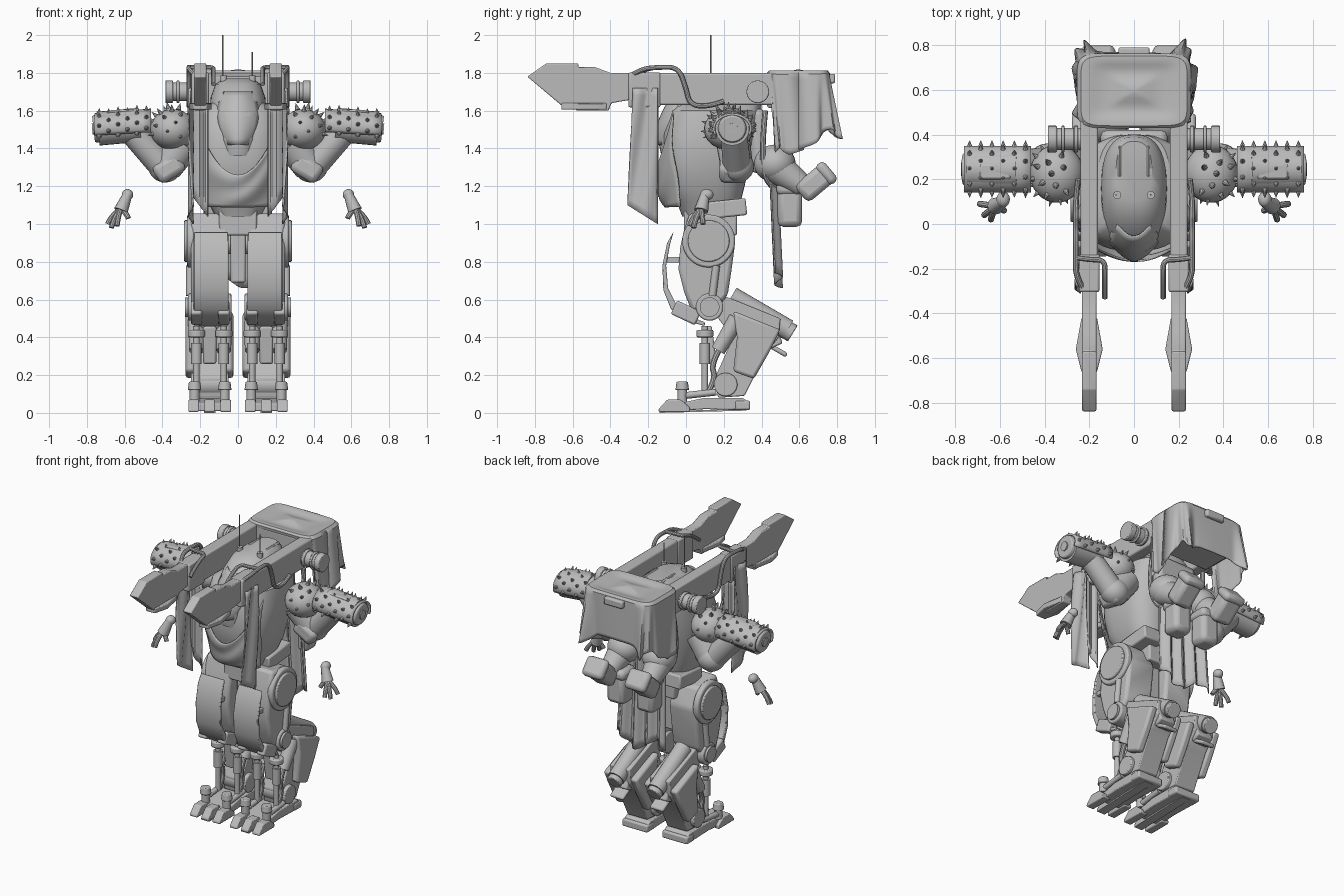
import bpy, bmesh
from math import sin, cos, pi, radians, sqrt
from mathutils import Vector, Matrix, Euler

cube = bpy.data.objects.get("Cube")
if cube:
    bpy.data.objects.remove(cube, do_unlink=True)

GREY = (0.5, 0.5, 0.5, 1)
mat = bpy.data.materials.new("plain grey")
mat.use_nodes = True
mat.diffuse_color = GREY
mat.node_tree.nodes["Principled BSDF"].inputs["Base Color"].default_value = GREY
parts = []

def finish(name, me, mirror=True, bevel=0, solid=0):
    me.materials.clear()
    me.materials.append(mat)
    ob = bpy.data.objects.new(name, me)
    bpy.context.collection.objects.link(ob)
    if solid:
        m = ob.modifiers.new("thickness", 'SOLIDIFY')
        m.thickness, m.offset = solid, 0
    if bevel:
        m = ob.modifiers.new("bevel", 'BEVEL')
        m.width, m.segments, m.limit_method = bevel, 2, 'ANGLE'
    if mirror:
        m = ob.modifiers.new("mirror", 'MIRROR')
        m.use_mirror_merge = False
    parts.append(ob)

def make(name, bm, mirror=True, bevel=0, solid=0):
    bmesh.ops.remove_doubles(bm, verts=bm.verts, dist=1e-5)
    bmesh.ops.recalc_face_normals(bm, faces=bm.faces)
    me = bpy.data.meshes.new(name)
    bm.to_mesh(me)
    bm.free()
    finish(name, me, mirror, bevel, solid)

def box(name, c, size, rx=0, ry=0, mirror=True, bevel=0.01):
    bm = bmesh.new()
    rot = Euler((radians(rx), radians(ry), 0)).to_matrix().to_4x4()
    bmesh.ops.create_cube(bm, size=1, matrix=Matrix.Translation(c) @ rot @ Matrix.Diagonal((*size, 1)))
    make(name, bm, mirror, bevel)

def add_rod(bm, p, q, r1, r2, seg):
    p, q = Vector(p), Vector(q)
    turn = (q - p).to_track_quat('Z', 'Y').to_matrix().to_4x4()
    bmesh.ops.create_cone(bm, cap_ends=True, segments=seg, radius1=r1, radius2=r2,
                          depth=(q - p).length, matrix=Matrix.Translation((p + q) / 2) @ turn)

def rod(name, p, q, r1, r2=None, seg=24, mirror=True, bevel=0):
    bm = bmesh.new()
    add_rod(bm, p, q, r1, r1 if r2 is None else r2, seg)
    make(name, bm, mirror, bevel)

def ball(name, c, r):
    bm = bmesh.new()
    bmesh.ops.create_uvsphere(bm, u_segments=32, v_segments=18, radius=1,
                              matrix=Matrix.Translation(c) @ Matrix.Diagonal((*r, 1)))
    make(name, bm)

def prism(name, pts, a, b, plan=False, bevel=0.006):
    """Side profile of (y, z) points pushed from x=a to x=b, or a plan of (x, y) pushed from z=a to z=b."""
    bm = bmesh.new()
    face = bm.faces.new([bm.verts.new((*p, a) if plan else (a, *p)) for p in pts])
    out = bmesh.ops.extrude_face_region(bm, geom=[face])
    bmesh.ops.translate(bm, vec=(0, 0, b - a) if plan else (b - a, 0, 0),
                        verts=[v for v in out["geom"] if isinstance(v, bmesh.types.BMVert)])
    make(name, bm, True, bevel)

def sheet(name, f, nu, nv, solid=0.008, mirror=True):
    """Surface f(u, v) with u and v running from 0 to 1."""
    bm = bmesh.new()
    g = [[bm.verts.new(f(i / nu, j / nv)) for j in range(nv + 1)] for i in range(nu + 1)]
    for i in range(nu):
        for j in range(nv):
            bm.faces.new((g[i][j], g[i + 1][j], g[i + 1][j + 1], g[i][j + 1]))
    make(name, bm, mirror, solid=solid)

def squircle(a, p):
    c, s = cos(a), sin(a)
    return abs(c) ** p * (1 if c > 0 else -1), abs(s) ** p * (1 if s > 0 else -1)

def loft(name, rings, p=0.7, n=40):
    """Rings of (z, front y, back y, half width)."""
    bm = bmesh.new()
    rows = []
    for z, y0, y1, w in rings:
        ks = [squircle(2 * pi * i / n, p) for i in range(n)]
        rows.append([bm.verts.new((w * c, (y0 + y1) / 2 + (y1 - y0) / 2 * s, z)) for c, s in ks])
    for a, b in zip(rows, rows[1:]):
        for i in range(n):
            bm.faces.new((a[i], a[(i + 1) % n], b[(i + 1) % n], b[i]))
    bm.faces.new(rows[0])
    bm.faces.new(rows[-1])
    make(name, bm, False)

def pipe(name, pts, r):
    cu = bpy.data.curves.new(name, 'CURVE')
    cu.dimensions, cu.bevel_depth, cu.bevel_resolution, cu.use_fill_caps = '3D', r, 3, True
    sp = cu.splines.new('NURBS')
    sp.points.add(len(pts) - 1)
    for pt, co in zip(sp.points, pts):
        pt.co = (*co, 1)
    sp.order_u, sp.use_endpoint_u = 3, True
    tmp = bpy.data.objects.new(name + "_path", cu)
    bpy.context.collection.objects.link(tmp)
    dg = bpy.context.evaluated_depsgraph_get()
    me = bpy.data.meshes.new_from_object(tmp.evaluated_get(dg))
    bpy.data.objects.remove(tmp, do_unlink=True)
    finish(name, me)

# Torso and cockpit
loft("torso", [(1.04, -.02, .27, .12), (1.12, -.05, .29, .16), (1.2, -.1, .31, .2), (1.33, -.12, .34, .23),
               (1.48, -.12, .38, .24), (1.6, -.08, .4, .22), (1.64, -.04, .4, .16)])
loft("cockpit_canopy", [(1.36, -.13, .3, .1), (1.45, -.15, .39, .13), (1.58, -.13, .4, .15), (1.67, -.06, .4, .145),
                        (1.74, .02, .39, .12), (1.77, .1, .37, .08)], p=.8)
sheet("visor", lambda u, v: ((u - .5) * .22 * sin(pi * (.2 + .55 * v)), -.165 + .11 * v * v + .25 * (u - .5) ** 2,
                             1.42 + .28 * v), 10, 10, mirror=False)
box("canopy_rib", (.065, .28, 1.765), (.015, .14, .02))
rod("antenna_base", (.075, .13, 1.72), (.075, .13, 1.785), .018)
rod("tall_antenna", (-.08, .13, 1.75), (-.08, .13, 2), .004, seg=8, mirror=False)
rod("short_antenna", (.075, .13, 1.75), (.075, .13, 1.91), .004, seg=8, mirror=False)
sheet("chest_cloth", lambda u, v: ((u - .5) * (.48 - .1 * v), -.16 + .35 * (u - .5) ** 2 + .05 * v * v + .006 * sin(9 * v + 8 * u),
      (1 - v) * (1.26 + 1.3 * (u - .5) ** 2) + v * 1.09), 20, 14, mirror=False)

# Hips
box("pelvis", (0, .13, 1.02), (.2, .28, .16), mirror=False)
box("waist_guard", (.11, .2, 1.08), (.14, .24, .09), rx=6)
box("groin_block", (0, .12, .84), (.08, .16, .3), mirror=False)
rod("hip_axle", (-.25, .12, .9), (.25, .12, .9), .06, mirror=False)

# Shoulder rails and their blades
box("rail", (.2, .22, 1.715), (.08, 1.04, .17))
box("rail_sleeve", (.2, -.22, 1.71), (.092, .17, .185))
prism("rail_blade", [(-.84, 1.78), (-.74, 1.85), (-.57, 1.85), (-.57, 1.83), (-.48, 1.83), (-.4, 1.8), (-.28, 1.8),
                     (-.28, 1.66), (-.395, 1.64), (-.41, 1.6), (-.58, 1.6), (-.6, 1.63), (-.65, 1.62)], .168, .232)
prism("blade_fin", [(.165, -.66), (.14, -.56), (.165, -.42), (.235, -.42), (.26, -.56), (.235, -.66)], 1.605, 1.64, plan=True)
rod("rail_drum", (.23, .38, 1.7), (.36, .38, 1.7), .05)
for x, w in ((.25, .02), (.31, .015), (.345, .04)):
    rod("drum_ring", (x, .38, 1.7), (x + w, .38, 1.7), .06, bevel=.005)
pipe("outer_handrail", [(.22, -.3, 1.78), (.26, -.24, 1.82), (.26, -.15, 1.83), (.26, -.04, 1.83), (.26, 0, 1.72),
                        (.26, .02, 1.63), (.26, .12, 1.62), (.25, .2, 1.65)], .013)
pipe("inner_handrail", [(.13, -.33, 1.74), (.13, -.24, 1.81), (.13, -.16, 1.83), (.2, -.16, 1.83), (.26, -.15, 1.83)], .012)
sheet("hanging_strip", lambda u, v: (.25 + .012 * sin(7 * u + 4 * v), -.28 + .13 * u - .03 * v * (1 - u),
                                     1.72 * (1 - v) + v * (1.1 - .1 * u)), 10, 16)
sheet("inner_strip", lambda u, v: (.16 + .09 * u, -.16 + .01 * sin(9 * u), 1.65 * (1 - v) + v * (1.04 + .12 * u)), 8, 8)

# Rear rack under a draped cover that leans back and flares at its corners
box("rear_rack", (0, .58, 1.7), (.44, .3, .17), mirror=False)
box("rack_stop", (0, .76, 1.77), (.14, .06, .05), mirror=False)

def cover(u, v):
    a = 2 * pi * u
    c, s = squircle(a, .3)
    drop, k = max(0, (v - .4) / .6), min(1, v / .4)
    corner = max(0, sin(a)) * min(1, 1.3 * abs(sin(2 * a)) ** 2)
    ripple = drop * (.01 * sin(13 * a) + .008 * sin(7 * a + 1))
    hem = .38 - .06 * s + .03 * cos(6 * a) if s > -.9 else .16 + .25 * abs(cos(a)) ** 3
    return (c * k * (.252 + ripple + .015 * drop), .595 + s * k * (.165 + ripple) + drop * (.07 * corner + .03 * (s < 0)),
            1.815 - .02 * sin(pi * k) ** 2 - .012 * k ** 12 - drop * hem)
sheet("rear_cover", cover, 120, 24, solid=.006, mirror=False)
sheet("rear_skirt", lambda u, v: ((u - .5) * (.34 + .04 * v), .46 + .02 * sin(24 * u) + .03 * v,
                                  1.35 * (1 - v) + v * (.7 + .04 * sin(8 * u))), 40, 12, mirror=False)
ball("bedroll", (.13, .47, 1.32), (.11, .11, .1))
rod("rolled_sheet", (.14, .48, 1.3), (.15, .62, 1.2), .09, .06)
pipe("rack_tube", [(.2, .42, 1.6), (.22, .4, 1.4), (.18, .42, 1.2), (.1, .5, 1.18)], .015)
box("back_plate", (0, .38, 1.44), (.3, .08, .34), mirror=False, bevel=.03)

def pouch(name, c, size, rx):
    box(name, c, size, rx, bevel=.03)
    up = Matrix.Rotation(radians(rx), 3, 'X') @ Vector((0, 0, size[2] * .38))
    box(name + "_flap", Vector(c) + up, (size[0] * 1.1, size[1] * 1.1, size[2] * .3), rx, bevel=.025)
pouch("lower_pouch", (.11, .55, 1.1), (.13, .13, .23), 0)
pouch("upper_pouch", (.16, .685, 1.22), (.14, .12, .2), -50)

# Shoulders and arms
SHOULDER = Vector((.345, .225, 1.5))
ball("shoulder", SHOULDER, (.12, .13, .108))
rod("upper_arm", (.28, .25, 1.43), (.38, .27, 1.3), .09, .085)
ball("elbow", (.385, .275, 1.305), (.09, .085, .085))
box("elbow_plate", (.365, .25, 1.295), (.16, .15, .11), ry=32, bevel=.03)
rod("lower_arm", (.4, .27, 1.31), (.57, .25, 1.5), .075, .07)
rod("forearm", (.52, .245, 1.525), (.74, .245, 1.505), .09)
rod("forearm_muzzle", (.72, .245, 1.508), (.765, .245, 1.503), .08, .07, bevel=.006)
rod("muzzle_core", (.76, .245, 1.504), (.772, .245, 1.503), .03)
sheet("forearm_armor", lambda u, v: (.46 + .3 * u, .245 + .098 * cos(pi * (1.3 * v - .15)),
                                     1.525 - .02 * u + (.08 - .005 * u) * sin(pi * (1.3 * v - .15))), 6, 20, .012)
box("armor_panel", (.62, .235, 1.595), (.14, .07, .02), ry=3)

# Spikes over the shoulder and forearm
bm = bmesh.new()
for i in range(44):
    h = 1 - 2 * (i + .5) / 44
    d = Vector((sqrt(1 - h * h) * cos(2.4 * i), sqrt(1 - h * h) * sin(2.4 * i), h))
    if d.x > -.5 and d.z > -.3:
        base = SHOULDER + d * .112
        add_rod(bm, base, base + d * .038, .014, .001, 8)
for i in range(6):
    for j in range(6):
        a = pi * (.22 * j - .05 + .1 * (i % 2))
        d = Vector((0, cos(a), sin(a)))
        base = Vector((.485 + .05 * i, .245 + .098 * d.y, 1.522 - .004 * i + .079 * d.z))
        add_rod(bm, base, base + d * .032, .014, .001, 8)
make("arm_spikes", bm)

# Hands
ball("wrist", (.585, .11, 1.155), (.03, .035, .03))
rod("palm", (.585, .1, 1.155), (.62, .08, 1.07), .025, .038, seg=12)
for dx, dy, dz in ((.07, .01, -.08), (.05, -.04, -.1), (.02, -.06, -.09), (-.04, -.02, -.05)):
    pipe("finger", [(.62, .08, 1.08), (.62 + dx * .7, .08 + dy * .7, 1.08 + dz * .4), (.62 + dx, .08 + dy, 1.08 + dz)], .014)

# Thighs
prism("thigh", [(-.01, .97), (.02, 1.06), (.2, 1.03), (.26, .9), (.24, .75), (.22, .62), (.15, .54), (.03, .54),
                (-.01, .64), (-.04, .76), (-.03, .88)], .05, .25, bevel=.02)
rod("hip_disc", (.23, .12, .91), (.27, .12, .91), .14, seg=40, bevel=.01)
rod("hip_cap", (.26, .12, .91), (.285, .12, .91), .11, seg=40, bevel=.006)
prism("thigh_shield", [(-.065, .96), (-.1, .9), (-.125, .78), (-.12, .65), (-.08, .55), (-.01, .49), (.1, .46), (.1, .48),
                       (.02, .51), (-.05, .57), (-.095, .66), (-.105, .78), (-.085, .89)], .05, .235)
for x in (.09, .2):
    box("shield_strut", (x, -.06, .81), (.03, .1, .03), bevel=.004)
rod("thigh_piston", (.255, .16, .78), (.255, .14, .62), .02)

# Knees and lower legs
rod("knee", (.035, .125, .56), (.265, .125, .56), .072, seg=32, bevel=.008)
rod("knee_cap", (.26, .125, .56), (.28, .125, .56), .052, seg=32)
for x in (.075, .22):
    box("knee_bracket", (x, .0, .53), (.06, .14, .08), rx=-25)
    rod("knee_collar", (x, .1, .4), (x, .1, .44), .045, bevel=.008)
    rod("shin_piston", (x, .1, .46), (x, .1, .1), .017, seg=16)
    rod("shin_sleeve", (x, .1, .37), (x, .1, .26), .028, seg=16)
    rod("calf_damper", (x, .27, .5), (x, .17, .33), .045, .038)
    pipe("calf_hose", [(x, .19, .36), (x, .13, .26), (x, .16, .18), (x, .11, .1)], .016)
prism("calf", [(.2, .62), (.5, .5), (.49, .4), (.42, .31), (.31, .09), (.17, .08), (.15, .18), (.25, .4), (.17, .5)], .075, .225)
for x0 in (.025, .225):
    prism("calf_side_plate", [(.25, .54), (.5, .44), (.44, .32), (.36, .18), (.25, .22), (.27, .4)], x0, x0 + .052, bevel=.015)
box("calf_rear_block", (.15, .46, .4), (.12, .07, .1), rx=25)
rod("rear_booster", (.15, .24, .615), (.15, .54, .44), .055)
rod("booster_nozzle", (.15, .5, .46), (.15, .565, .42), .046, .05, bevel=.005)
box("calf_fin", (.15, .49, .33), (.1, .1, .025), rx=-30)
rod("ankle", (.05, .21, .15), (.25, .21, .15), .062, seg=32, bevel=.006)
box("front_shin", (.15, .13, .36), (.07, .04, .2), rx=8)

# Feet
prism("sole", [(-.04, .01), (-.04, .05), (.1, .08), (.3, .08), (.34, .05), (.34, .02), (.28, .015), (.1, .02)], .06, .24)
box("heel", (.15, .3, .04), (.19, .08, .05))
for x in (.065, .15, .235):
    prism("toe", [(-.145, .005), (-.145, .02), (-.1, .07), (-.03, .07), (.02, .03), (.02, .005)], x - .028, x + .028)
for x in (.07, .23):
    rod("toe_post", (x, -.02, .06), (x, -.02, .15), .026)
    rod("toe_post_cap", (x, -.02, .12), (x, -.02, .165), .036, .03, bevel=.005)
    rod("foot_link", (x, -.02, .09), (x, .16, .11), .018, seg=12)
prism("foot_edge", [(-.14, 0), (-.14, .01), (.32, .02), (.32, .012)], .12, .18, bevel=0)

# Smooth shading with sharp edges kept
for ob in parts:
    ob.select_set(True)
bpy.context.view_layer.objects.active = parts[0]
bpy.ops.object.shade_smooth_by_angle(angle=radians(35))
